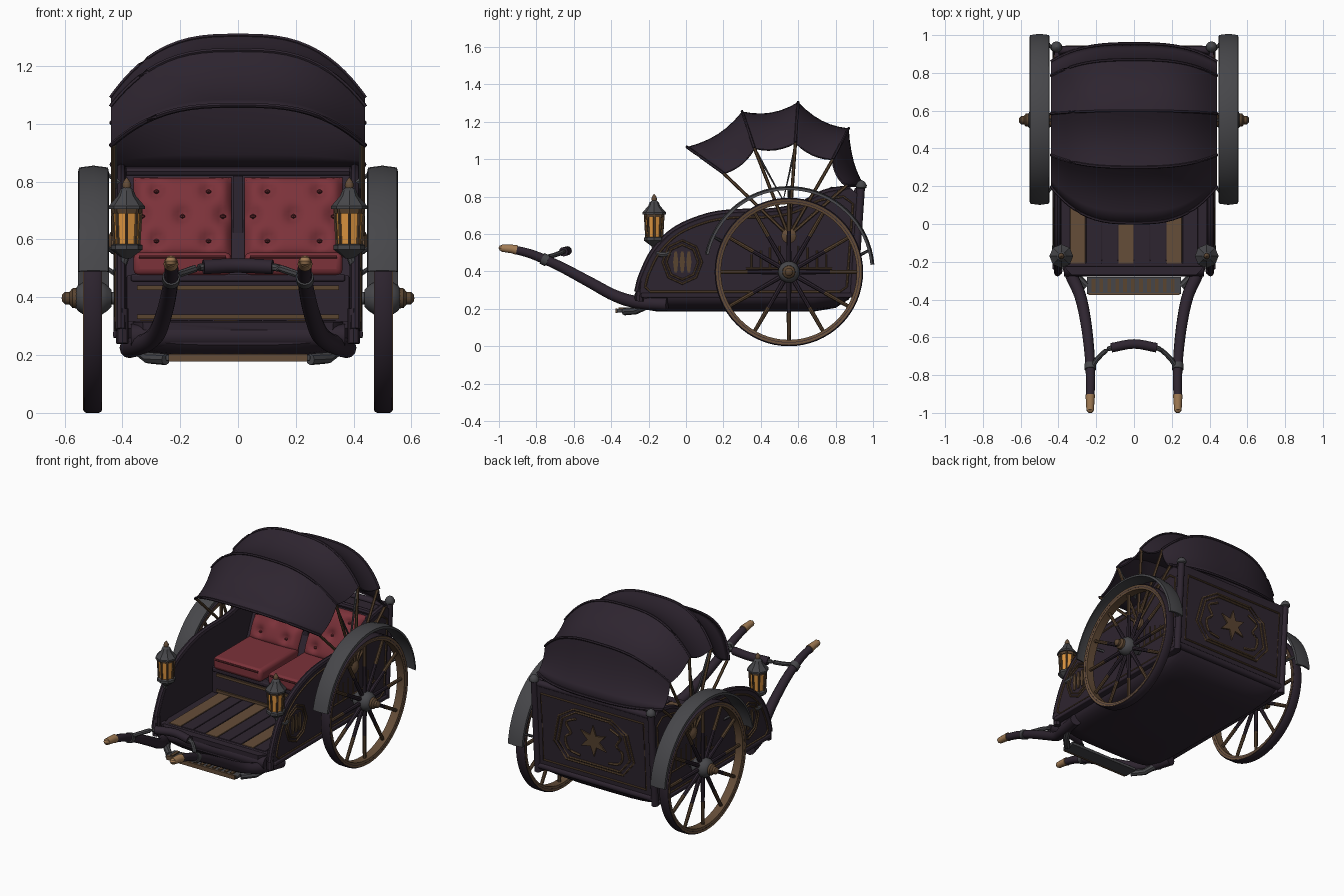
import bpy, bmesh, math
from mathutils import Vector

if "Cube" in bpy.data.objects:
    bpy.data.objects.remove(bpy.data.objects["Cube"])

def material(name, c):
    m = bpy.data.materials.new(name)
    m.diffuse_color = (*c, 1)
    m.use_nodes = True
    m.node_tree.nodes["Principled BSDF"].inputs["Base Color"].default_value = m.diffuse_color
    return m

PLUM = material("dark plum", (0.027, 0.018, 0.029))
RED = material("red leather", (0.2, 0.032, 0.042))
DARKRED = material("dark red button", (0.1, 0.018, 0.022))
WOOD = material("brown wood", (0.13, 0.075, 0.04))
BRONZE = material("bronze trim", (0.10, 0.058, 0.03))
IRON = material("grey iron", (0.062, 0.062, 0.068))
AMBER = material("amber glass", (0.72, 0.3, 0.05))
TAN = material("tan tip", (0.36, 0.2, 0.09))

def mesh(name, verts, faces, mat, angle=40):
    me = bpy.data.meshes.new(name)
    me.from_pydata([tuple(v) for v in verts], [], faces)
    bm = bmesh.new()
    bm.from_mesh(me)
    bmesh.ops.remove_doubles(bm, verts=bm.verts, dist=1e-5)
    bmesh.ops.recalc_face_normals(bm, faces=bm.faces)
    bm.to_mesh(me)
    bm.free()
    me.materials.append(mat)
    ob = bpy.data.objects.new(name, me)
    bpy.context.collection.objects.link(ob)
    bpy.ops.object.select_all(action='DESELECT')
    ob.select_set(True)
    bpy.context.view_layer.objects.active = ob
    bpy.ops.object.shade_smooth_by_angle(angle=math.radians(angle))
    return ob

def loft(name, rings, mat, caps=True, closed=True, angle=40):
    n = len(rings[0])
    verts = [v for r in rings for v in r]
    faces = [(i*n+j, i*n+(j+1) % n, (i+1)*n+(j+1) % n, (i+1)*n+j)
             for i in range(len(rings)-1) for j in range(n if closed else n-1)]
    if caps:
        faces += [tuple(range(n)), tuple(range(len(verts)-n, len(verts)))]
    return mesh(name, verts, faces, mat, angle)

def box(name, x, y, z, mat, bevel=0.0):
    v = [[(a, b, c) for a, b in ((x[0], y[0]), (x[1], y[0]), (x[1], y[1]), (x[0], y[1]))] for c in z]
    ob = loft(name, v, mat)
    if bevel:
        m = ob.modifiers.new("bevel", 'BEVEL')
        m.width, m.segments = bevel, 3
    return ob

def prism(name, prof, x0, x1, mat):
    return loft(name, [[(x, y, z) for y, z in prof] for x in (x0, x1)], mat)

def lathe(name, prof, c, mat, axis='z', n=24, sign=1, angle=40):
    """prof: (radius, height) pairs turned round an axis through c"""
    rings = []
    for r, h in prof:
        ring = []
        for k in range(n):
            a, b = r*math.cos(2*math.pi*k/n), r*math.sin(2*math.pi*k/n)
            ring.append((c[0]+a, c[1]+b, c[2]+h) if axis == 'z' else (c[0]+sign*h, c[1]+a, c[2]+b))
        rings.append(ring)
    return loft(name, rings, mat, caps=prof[0] != prof[-1], angle=angle)

def smooth(pts, k=6):
    p = [Vector(q) for q in pts]
    p = [2*p[0]-p[1]] + p + [2*p[-1]-p[-2]]
    out = []
    for i in range(1, len(p)-2):
        for j in range(k):
            t = j/k
            out.append(0.5*(2*p[i]+(p[i+1]-p[i-1])*t+(2*p[i-1]-5*p[i]+4*p[i+1]-p[i+2])*t*t
                            + (3*p[i]-p[i-1]-3*p[i+1]+p[i+2])*t**3))
    return out + [p[-2]]

def tube(name, pts, r, mat, closed=False, n=8, r_end=None):
    pts = [Vector(p) for p in pts]
    m, rings = len(pts), []
    for i, p in enumerate(pts):
        d = pts[(i+1) % m]-pts[i-1] if closed or 0 < i < m-1 else (pts[1]-p if i == 0 else p-pts[i-1])
        d.normalize()
        up = Vector((1, 0, 0)) if abs(d.x) < 0.8 else Vector((0, 0, 1))
        a = d.cross(up).normalized()
        b = d.cross(a)
        rr = r if r_end is None else r+(r_end-r)*i/(m-1)
        rings.append([p+rr*(a*math.cos(2*math.pi*k/n)+b*math.sin(2*math.pi*k/n)) for k in range(n)])
    if closed:
        rings.append(rings[0])
    return loft(name, rings, mat, caps=not closed)

# Body shell: belly, side walls, back
belly = []
for y, w, zb in ((-.27, .33, .235), (-.24, .36, .2), (-.15, .385, .185), (.68, .4, .185), (.8, .4, .205), (.87, .4, .25), (.9, .4, .3)):
    ring = []
    for k in range(17):
        a = math.pi*k/16
        c, s = math.cos(a), math.sin(a)
        ring.append((w*math.copysign(abs(c)**.5, c), y, .315-(.315-zb)*s**.5))
    belly.append(ring)
loft("belly", belly, PLUM)
top = smooth([(-.26, .29), (-.235, .38), (-.17, .51), (-.06, .62), (.1, .69), (.25, .715), (.45, .72), (.6, .75), (.74, .82), (.88, .845)])
side = [(p.x, p.y) for p in top] + [(.935, .8), (.9, .29), (.86, .26), (-.23, .26)]
inset = [(.33+(y-.33)*.93, .5+(z-.5)*.87) for y, z in side]
for s in (-1, 1):
    prism("side_wall", side, s*.385, s*.42, PLUM)
    tube("side_top_rail", [(s*.405, p.x, p.y) for p in top], .018, PLUM)
    tube("side_panel_trim", [(s*.422, y, z) for y, z in inset], .006, BRONZE, True, 6)
    box("sill_strip", (s*.38, s*.432), (-.24, .89), (.26, .285), PLUM, .006)
    tube("rear_post", [(s*.41, .895, .26), (s*.41, .935, .85)], .022, PLUM, n=10)
    lathe("post_knob", [(.001, -.03), (.028, -.012), (.03, 0), (.02, .018), (.001, .03)], (s*.41, .937, .86), IRON, n=12)
    tube("front_post", [(s*.4, -.25, .24), (s*.4, -.24, .36)], .022, PLUM)
    # Front side medallion
    for r in (.085, .105):
        tube("medallion_ring", [(s*.423, -.02+r*math.cos(k*math.pi/4), .45+1.1*r*math.sin(k*math.pi/4)) for k in range(8)], .006, BRONZE, True, 6)
    for k in (-1, 0, 1):
        leaf = [(-.02+k*.035+.014*math.cos(a*math.pi/3), .45+.065*math.sin(a*math.pi/3)) for a in range(6)]
        prism("medallion_leaf", leaf, s*.42, s*.427, BRONZE)
    # Rear side ornament
    for k in range(9):
        y, h = .35+k*.05, .05+.07*math.cos((k-4)*math.pi/10)
        tube("side_scroll", [(s*.422, y, .42), (s*.422, y, .42+h)], .005, BRONZE, n=6)
    tube("side_scroll_base", [(s*.422, .32, .415), (s*.422, .78, .415)], .006, BRONZE, n=6)

prism("back_panel", [(.85, .3), (.905, .3), (.94, .82), (.89, .82)], -.4, .4, PLUM)
tube("back_top_rail", [(-.4, .92, .83), (.4, .92, .83)], .022, PLUM, n=10)
tube("back_bottom_rail", [(-.4, .895, .3), (.4, .895, .3)], .022, PLUM, n=10)

def on_back(x, z, off=.003):
    return Vector((x, .905+.035*(z-.3)/.52+off, z))
tube("back_frame_trim", [on_back(x, z) for x, z in ((-.36, .35), (.36, .35), (.36, .78), (-.36, .78))], .006, BRONZE, True, 6)
octagon = [(-.28, .5), (-.2, .4), (.2, .4), (.28, .5), (.24, .67), (.13, .74), (-.13, .74), (-.24, .67)]
for f in (1, .9):
    tube("back_medallion", [on_back(x*f, .57+(z-.57)*f) for x, z in octagon], .007, BRONZE, True, 6)
star = [(math.sin(k*math.pi/6)*(.1 if k % 2 == 0 else .042), .57+math.cos(k*math.pi/6)*(.1 if k % 2 == 0 else .042)) for k in range(12)]
loft("back_star", [[on_back(x, z, o) for x, z in star] for o in (0, .009)], BRONZE)
for s in (-1, 1):
    tube("back_scroll", smooth([on_back(s*x, z) for x, z in ((.1, .45), (.18, .47), (.2, .54), (.16, .58), (.19, .64), (.12, .68))], 4), .008, BRONZE, n=6)

# Floor planks and front roll
for i in range(8):
    x = -.34+.085*i
    box("floor_plank", (x+.002, x+.083), (-.21, .32), (.3, .322), WOOD if i % 3 == 0 else PLUM, .003)
tube("front_roll", [(-.37, -.235, .265), (.37, -.235, .265)], .042, PLUM, n=16)
box("floor_edge", (-.385, .385), (-.225, -.19), (.29, .318), PLUM, .005)

# Foot step
box("step_board", (-.25, .25), (-.37, -.28), (.18, .2), IRON, .004)
box("step_edge", (-.24, .24), (-.376, -.366), (.177, .203), WOOD)
for i in range(11):
    box("step_tread", (-.225+.042*i, -.205+.042*i), (-.36, -.29), (.2, .206), BRONZE)
for s in (-1, 1):
    tube("step_bracket", [(s*.25, -.33, .185), (s*.31, -.27, .19), (s*.36, -.18, .23)], .02, IRON)

# Seat with tufted cushions
box("seat_box", (-.385, .385), (.29, .88), (.3, .475), PLUM, .005)
for z in (.325, .425):
    box("seat_trim", (-.35, .35), (.28, .292), (z, z+.016), BRONZE)
box("seat_nosing", (-.37, .37), (.27, .32), (.455, .48), PLUM, .006)
prism("seat_back_board", [(.61, .47), (.78, .84), (.88, .84), (.88, .47)], -.385, .385, PLUM)
tube("seat_back_rail", [(-.385, .78, .835), (.385, .78, .835)], .018, PLUM)
box("back_divider", (-.018, .018), (.68, .78), (.56, .82), PLUM, .004)
N = 22
for s in (-1, 1):
    cx = s*.192
    box("seat_cushion", (cx-.17, cx+.17), (.26, .66), (.475, .555), RED, .022)
    tube("cushion_piping", [(cx-.15, .262, .54), (cx+.15, .262, .54)], .006, DARKRED, n=6)
    buttons = [(u, w) for w, us in ((.2, (-.09, .09)), (.5, (-.14, 0, .14)), (.8, (-.09, .09))) for u in us]
    rows = []
    for j in range(N+1):
        w = j/N
        row = []
        for i in range(N+1):
            u = -.17+.34*i/N
            h = .045*(1-abs(u/.17)**6)**.5*max(0, 1-abs(2*w-1)**6)**.5
            h *= 1-.6*max(math.exp(-((u-a)**2+(.27*(w-b))**2)/.0006) for a, b in buttons)
            row.append((cx+u, .625+.14*w-h, .53+.285*w+.35*h))
        rows.append(row)
    loft("back_cushion", rows, RED, caps=False, closed=False, angle=80)
    for u, w in buttons:
        lathe("tuft_button", [(.001, -.008), (.01, -.003), (.01, .003), (.001, .008)], (cx+u, .603+.14*w, .537+.285*w), DARKRED, n=8)

# Folding hood: cloth stretched over five bows (crown y,z then foot y,z)
PIVOT = Vector((.55, .59))
bows = [((.005, 1.065), (.2, .925)), ((.3, 1.255), (.365, 1.06)), ((.6, 1.305), (.585, 1.09)), ((.87, 1.165), (.785, 1.0)), ((.955, .855), (.86, .86))]

def hood_row(i, v, lift=0.0):
    (c0, f0), (c1, f1) = bows[i], bows[min(i+1, 4)]
    crown, foot = Vector(c0).lerp(Vector(c1), v), Vector(f0).lerp(Vector(f1), v)
    row = []
    for k in range(33):
        t = math.sin((k/32-.5)*math.pi)
        p = crown.lerp(foot, abs(t)**2.9)
        p = p+(PIVOT-p)*(.045*4*v*(1-v)-lift)
        row.append((.44*t, p.x, p.y))
    return row
rows = [hood_row(i, v/6) for i in range(4) for v in range(6)] + [hood_row(4, 0)]
hood = loft("hood_cloth", rows, PLUM, caps=False, closed=False, angle=25)
hood.modifiers.new("cloth thickness", 'SOLIDIFY').thickness = .01
for i in range(5):
    tube("hood_bow", hood_row(i, 0), .008, PLUM, n=6)
for s in (-1, 1):
    for i, (_, f) in enumerate(bows):
        tube("hood_strut", [(s*.432, PIVOT.x, PIVOT.y), (s*.432, *f)], .009, BRONZE, n=6)
    tube("hood_stay", [(s*.425, .37, 1.05), (s*.425, .52, .78), (s*.425, .585, 1.07)], .007, IRON, n=6)
    lathe("hood_pivot", [(.04, -.02), (.04, .008), (.02, .02), (.001, .022)], (s*.43, *PIVOT), WOOD, 'x', 16, s)

# Wheels, hubs, mudguards
CY, CZ = .55, .397
for s in (-1, 1):
    c = (s*.503, CY, CZ)
    lathe("tyre", [(.375, -.03), (.392, -.03), (.397, -.022), (.397, .022), (.392, .03), (.375, .03), (.375, -.03)], c, PLUM, 'x', 64, s)
    lathe("wheel_rim", [(.363, -.026), (.389, -.033), (.389, .033), (.363, .026), (.363, -.026)], c, WOOD, 'x', 64, s)
    for k in range(12):
        a = k*math.pi/6
        d = Vector((0, math.cos(a), math.sin(a)))
        o = Vector(c)
        tube("spoke_inner", [o+d*.03, o+d*.22], .014, PLUM, r_end=.011)
        tube("spoke_outer", [o+d*.22, o+d*.37], .012, BRONZE, r_end=.010)
    lathe("hub", [(.03, -.065), (.045, -.05), (.058, -.03), (.058, .03), (.045, .05), (.03, .06)], c, IRON, 'x', 20, s)
    lathe("hub_cap", [(.036, .05), (.034, .07), (.022, .08), (.022, .095), (.012, .105), (.001, .107)], c, BRONZE, 'x', 16, s)
    arc = []
    for k in range(33):
        a = math.radians(5+163*k/32)
        arc.append([(s*x, CY+r*math.cos(a), CZ+r*math.sin(a)) for x, r in ((.447, .438), (.45, .452), (.5, .459), (.55, .452), (.553, .438), (.5, .447))])
    loft("mudguard", arc, IRON, angle=50)
    for a in (15, 90, 155):
        a = math.radians(a)
        y, z = CY+.44*math.cos(a), CZ+.44*math.sin(a)
        tube("mudguard_stay", [(s*.47, y, z), (s*.41, CY+(y-CY)*.82, z-.04)], .008, IRON, n=6)
tube("axle", [(-.5, CY, CZ), (.5, CY, CZ)], .022, IRON, n=12)

# Pulling shafts with crossbar
for s in (-1, 1):
    path = smooth([(s*x, y, z) for x, y, z in ((.375, -.1, .225), (.335, -.26, .235), (.285, -.38, .27), (.255, -.52, .345), (.236, -.68, .43), (.23, -.82, .49), (.232, -.92, .517))])
    tube("pull_shaft", path, .036, PLUM, n=12, r_end=.022)
    tube("shaft_tip", [(s*.232, y, z) for y, z in ((-.905, .515), (-.93, .52), (-.985, .525))], .026, TAN, n=12, r_end=.02)
    lathe("tip_end", [(.001, -.018), (.015, -.012), (.02, 0), (.015, .012), (.001, .018)], (s*.232, -.982, .525), TAN, n=12)
    tube("shaft_collar", [(s*.232, -.74, .456), (s*.231, -.77, .47)], .031, IRON, n=12)
bar = [(-.23, -.77, .47), (-.19, -.71, .485), (-.12, -.655, .505), (0, -.635, .51), (.12, -.655, .505), (.19, -.71, .485), (.23, -.77, .47)]
tube("crossbar", smooth(bar), .013, IRON)
tube("crossbar_grip", smooth(bar[2:5]), .025, PLUM, n=12)

# Lanterns
for s in (-1, 1):
    c = (s*.385, -.17, 0)
    tube("lantern_bracket", smooth([(s*.41, -.08, .5), (s*.42, -.13, .49), (s*.4, -.165, .51), (s*.385, -.17, .56)]), .014, IRON)
    lathe("lantern_base", [(.015, .535), (.035, .55), (.055, .565), (.055, .58), (.045, .585)], c, IRON, n=8, angle=20)
    lathe("lantern_glass", [(.04, .58), (.047, .7)], c, AMBER, n=8, angle=20)
    for k in range(8):
        a = k*math.pi/4
        tube("lantern_bar", [(c[0]+r*math.cos(a), c[1]+r*math.sin(a), z) for r, z in ((.042, .575), (.05, .71))], .006, BRONZE, n=6)
    lathe("lantern_collar", [(.052, .69), (.056, .71)], c, BRONZE, n=8, angle=20)
    lathe("lantern_roof", [(.063, .705), (.063, .715), (.032, .75), (.024, .77), (.012, .78)], c, IRON, n=8, angle=20)
    lathe("lantern_finial", [(.01, .77), (.016, .788), (.012, .8), (.001, .815)], c, WOOD, n=10)
